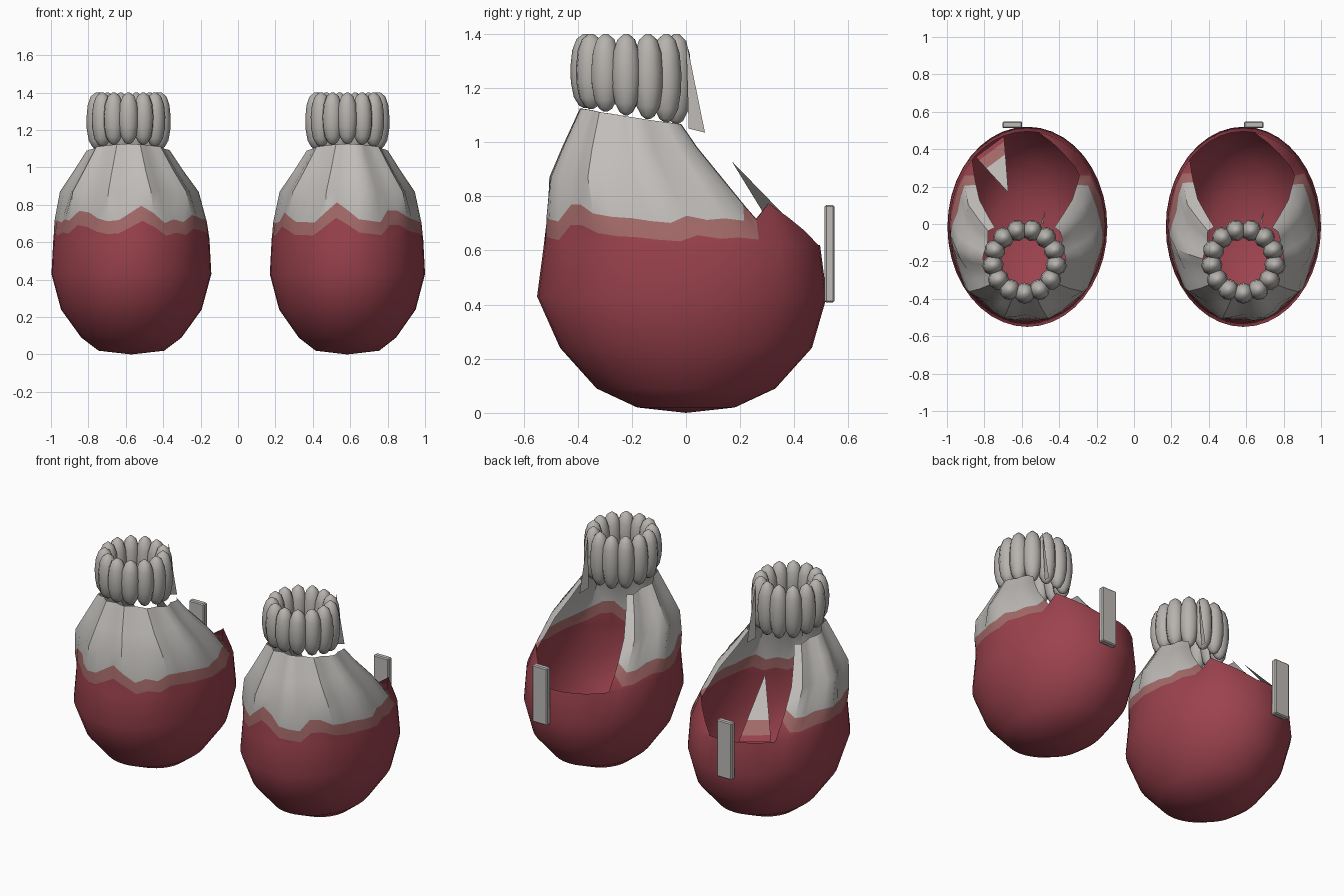
import bpy, bmesh, math, random
from mathutils import Vector

if "Cube" in bpy.data.objects:
    bpy.data.objects.remove(bpy.data.objects["Cube"])

random.seed(4)


def material(name, rgb):
    m = bpy.data.materials.new(name)
    m.diffuse_color = (*rgb, 1)
    m.use_nodes = True
    m.node_tree.nodes["Principled BSDF"].inputs["Base Color"].default_value = m.diffuse_color
    return m


RED = material("deep red", (0.33, 0.055, 0.075))
PINK = material("faded red", (0.38, 0.15, 0.145))
CLOTH = material("light grey cloth", (0.53, 0.51, 0.49))
CUFF = material("warm grey cuff", (0.47, 0.45, 0.425))
METAL = material("grey plate", (0.51, 0.49, 0.47))

# Sack sections: height, centre y, half width, half depth
PROFILE = [(0.02, 0, 0.17, 0.18), (0.09, 0, 0.26, 0.33), (0.24, 0, 0.365, 0.465),
           (0.43, -0.015, 0.415, 0.535), (0.62, -0.015, 0.405, 0.51),
           (0.74, -0.075, 0.385, 0.445), (0.88, -0.135, 0.345, 0.37),
           (1.0, -0.17, 0.262, 0.28), (1.13, -0.195, 0.185, 0.195)]
SEGS = 40
HALF_OPEN = math.radians(45)
RIM = 0.62


def section(z):
    """Interpolate the sack section at a height."""
    for a, b in zip(PROFILE, PROFILE[1:]):
        if z <= b[0]:
            t = (z - a[0]) / (b[0] - a[0])
            return [p + (q - p) * t for p, q in zip(a[1:], b[1:])]
    return PROFILE[-1][1:]


def off_back(th):
    """Signed angle away from the back direction, positive towards -x."""
    return (th - math.pi / 2 + math.pi) % (2 * math.pi) - math.pi


def finish(bm, name, mats, angle=35):
    bmesh.ops.delete(bm, geom=[v for v in bm.verts if not v.link_faces], context='VERTS')
    me = bpy.data.meshes.new(name)
    bm.to_mesh(me)
    bm.free()
    for m in mats:
        me.materials.append(m)
    ob = bpy.data.objects.new(name, me)
    bpy.context.collection.objects.link(ob)
    bpy.ops.object.select_all(action='DESELECT')
    ob.select_set(True)
    bpy.context.view_layer.objects.active = ob
    bpy.ops.object.shade_smooth_by_angle(angle=math.radians(angle))
    return ob


def surface(cx, neck_x, widen, th, z, pleat=0.0, push=0.0):
    cy, rx, ry = section(z)
    t = min(1, max(0, (z - 0.63) / 0.4))
    k = 1 + pleat * min(1, t * 2) + push
    x0 = cx + (neck_x - cx) * t
    return Vector((x0 + rx * k * widen * math.cos(th), cy + ry * k * math.sin(th), z))


def make_sack(side, cx, widen):
    """Bowl, dyed border and pleated cloth, torn open at the back."""
    neck_x = 0.585 * side
    bm = bmesh.new()
    base = bm.verts.new((cx, 0, 0))
    cols = []
    for i in range(SEGS):
        th = 2 * math.pi * i / SEGS
        off = off_back(th)
        front = max(0, -math.sin(th))
        wave = 0.075 * front * max(0, math.sin(7 * th + side)) + random.uniform(-0.012, 0.012)
        edge = 0.07 if abs(abs(off) - HALF_OPEN) < 0.1 else 0
        low = 0.645 + wave + edge
        high = 0.715 + wave * 1.15 + edge * 0.8
        push = 0
        # Torn red point rising from the rim on the +x side
        inner = math.degrees(-off)
        if 1 < inner < 40:
            low = RIM + 0.15 * (inner - 9) / 27 + 0.004
            push = 0.14 * (inner - 9) / 27
        neck = 1.09 - 0.035 * math.sin(th)
        pleat = 0.055 * math.cos(10 * th) + random.uniform(-0.03, 0.01)
        rows = [0.02, 0.09, 0.24, 0.43, RIM, low, high, 0.87, 0.98, neck]
        cols.append([bm.verts.new(surface(cx, neck_x, widen, th, z, pleat if not push else 0,
                                          push if r == 5 else 0)) for r, z in enumerate(rows)])
    for i in range(SEGS):
        a, b = cols[i], cols[(i + 1) % SEGS]
        mid = off_back(2 * math.pi * (i + 0.5) / SEGS)
        bm.faces.new((base, b[0], a[0]))
        for r in range(len(a) - 1):
            point = r == 4 and -HALF_OPEN < mid < -math.radians(9)
            if r >= 4 and abs(mid) < HALF_OPEN and not point:
                continue
            f = bm.faces.new((a[r], b[r], b[r + 1], a[r + 1]))
            f.material_index = 0 if r < 5 else 1 if r == 5 else 2
    return finish(bm, "sack", (RED, PINK, CLOTH))


def make_flap(name, cx, neck_x, th0, th1, tip_th, tip_z):
    """Torn triangle rising from the back rim."""
    bm = bmesh.new()
    tip = surface(cx, neck_x, 1, tip_th, tip_z)
    left, right = (surface(cx, neck_x, 1, t, RIM) for t in (th0, th1))
    pairs = []
    for z in (RIM, 0.65, 0.72, tip_z - 0.005):
        t = (z - RIM) / (tip_z - RIM)
        pairs.append([bm.verts.new(p.lerp(tip, t)) for p in (left, right)])
    for i, (a, b) in enumerate(zip(pairs, pairs[1:])):
        bm.faces.new((a[0], a[1], b[1], b[0])).material_index = i
    return finish(bm, name, (RED, PINK, CLOTH))


def make_cuff(cx, cy=-0.2, count=13):
    """Ring of upright padded rolls around the neck."""
    bm = bmesh.new()
    for i in range(count):
        th = 2 * math.pi * i / count - math.pi / 2
        out = Vector((math.cos(th), math.sin(th), 0))
        tan = Vector((-math.sin(th), math.cos(th), 0))
        bottom, top = 1.095 - 0.03 * math.sin(th), 1.4
        centre = Vector((cx, cy, 0)) + out * 0.17
        rings = []
        for h, w in ((0, 0.12), (0.04, 0.45), (0.15, 0.78), (0.35, 0.97), (0.55, 1.0),
                     (0.78, 0.88), (0.93, 0.6), (1, 0.15)):
            z = bottom + (top - bottom) * h
            rings.append([bm.verts.new(centre + Vector((0, 0, z))
                          + out * 0.057 * w * math.cos(a) + tan * 0.055 * w * math.sin(a))
                          for a in (2 * math.pi * k / 10 for k in range(10))])
        for a, b in zip(rings, rings[1:]):
            for k in range(10):
                n = (k + 1) % 10
                bm.faces.new((a[k], a[n], b[n], b[k]))
        bm.faces.new(rings[-1])
        bm.faces.new(rings[0][::-1])
    return finish(bm, "cuff", (CUFF,), 60)


def make_plate(cx):
    """Flat upright plate on the back."""
    bm = bmesh.new()
    bmesh.ops.create_cube(bm, size=1)
    for v in bm.verts:
        v.co = Vector((cx + v.co.x * 0.105, 0.53 + v.co.y * 0.036, 0.588 + v.co.z * 0.36))
    bmesh.ops.bevel(bm, geom=bm.edges[:], offset=0.006, segments=1, affect='EDGES')
    return finish(bm, "back_plate", (METAL,), 20)


def make_strip(cx):
    """Thin loose strip of cloth behind the cuff."""
    bm = bmesh.new()
    pts = [(cx, 0.0, 1.38), (cx + 0.01, 0.07, 1.035), (cx - 0.01, 0.01, 1.05)]
    bm.faces.new([bm.verts.new(p) for p in pts])
    return finish(bm, "loose_strip", (CLOTH,))


for side, cx, widen, plate_x in ((-1, -0.57, 1.03, -0.65), (1, 0.585, 1.0, 0.64)):
    make_sack(side, cx, widen)
    make_cuff(0.585 * side)
    make_plate(plate_x)
    make_strip(0.585 * side + 0.1)

# Torn flap across the left sack's opening
rad = math.radians
make_flap("torn_flap", -0.57, -0.585, rad(108), rad(133), rad(107), 0.93)
